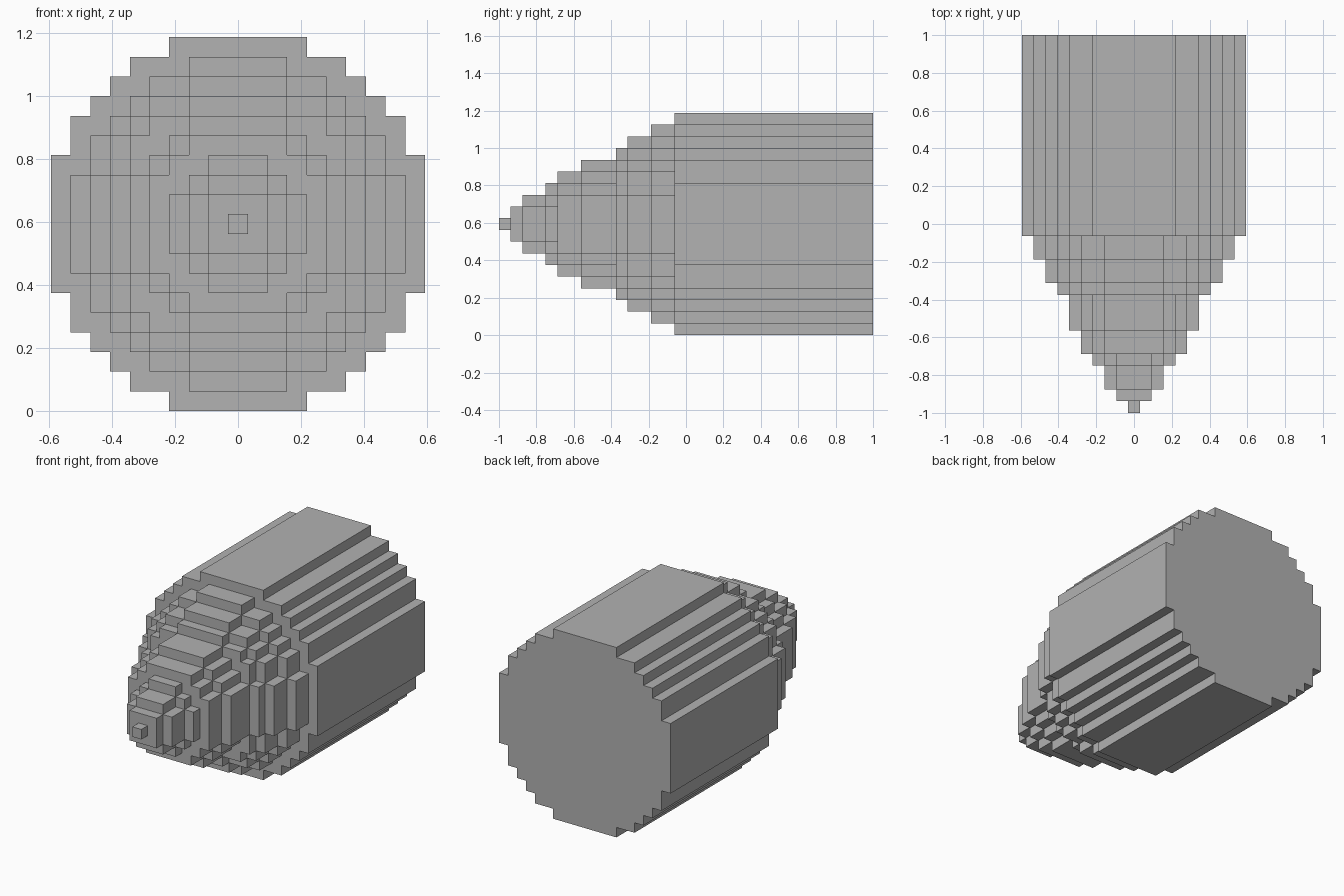
import bpy
import bmesh

cube = bpy.data.objects.get("Cube")
if cube:
    bpy.data.objects.remove(cube, do_unlink=True)

U = 1 / 16           # size of one block
CENTRE_Z = 9.5 * U   # height of the long axis

grey = bpy.data.materials.new("plain_grey")
grey.use_nodes = True
COLOUR = (0.445, 0.445, 0.445, 1)
grey.diffuse_color = COLOUR
grey.node_tree.nodes["Principled BSDF"].inputs["Base Color"].default_value = COLOUR

# Each tier: name, length in blocks, row widths from the top down to the middle
TIERS = [
    ("nose_tip", 1, [1]),
    ("nose_block", 1, [3, 3]),
    ("nose_tier_1", 2, [3, 5, 5]),
    ("nose_tier_2", 1, [3, 5, 7, 7]),
    ("nose_tier_3", 2, [5, 7, 9, 9, 9]),
    ("nose_tier_4", 3, [5, 7, 9, 11, 11, 11]),
    ("nose_tier_5", 1, [5, 9, 11, 11, 13, 13, 13]),
    ("nose_tier_6", 2, [5, 9, 11, 13, 13, 15, 15, 15]),
    ("nose_tier_7", 2, [5, 9, 11, 13, 15, 15, 17, 17, 17]),
    ("main_body", 17, [7, 11, 13, 15, 17, 17, 19, 19, 19, 19]),
]


def stepped_outline(rows):
    """Stepped round outline, mirrored from one quarter."""
    top = len(rows) - 0.5
    quarter = []
    for i, width in enumerate(rows):
        if i == 0 or width != rows[i - 1]:
            if i:
                quarter.append((rows[i - 1] / 2, top - i))
            quarter.append((width / 2, top - i))
    right = quarter + [(x, -z) for x, z in reversed(quarter)]
    return right + [(-x, z) for x, z in reversed(right)]


def add_tier(name, start, length, rows, closed_back):
    bm = bmesh.new()
    outline = stepped_outline(rows)
    front, back = [
        [bm.verts.new((x * U, y * U, CENTRE_Z + z * U)) for x, z in outline]
        for y in (start, start + length)
    ]
    bm.faces.new(front)
    if closed_back:
        bm.faces.new(back[::-1])
    for i in range(len(outline)):
        j = (i + 1) % len(outline)
        bm.faces.new((front[j], front[i], back[i], back[j]))
    # The outline runs clockwise as seen from the front, so turn faces outward
    bmesh.ops.reverse_faces(bm, faces=bm.faces[:])
    mesh = bpy.data.meshes.new(name)
    bm.to_mesh(mesh)
    bm.free()
    mesh.materials.append(grey)
    bpy.context.collection.objects.link(bpy.data.objects.new(name, mesh))


# Stack the tiers from the tip to the flat back
y = -16
for name, length, rows in TIERS:
    add_tier(name, y, length, rows, name == "main_body")
    y += length
